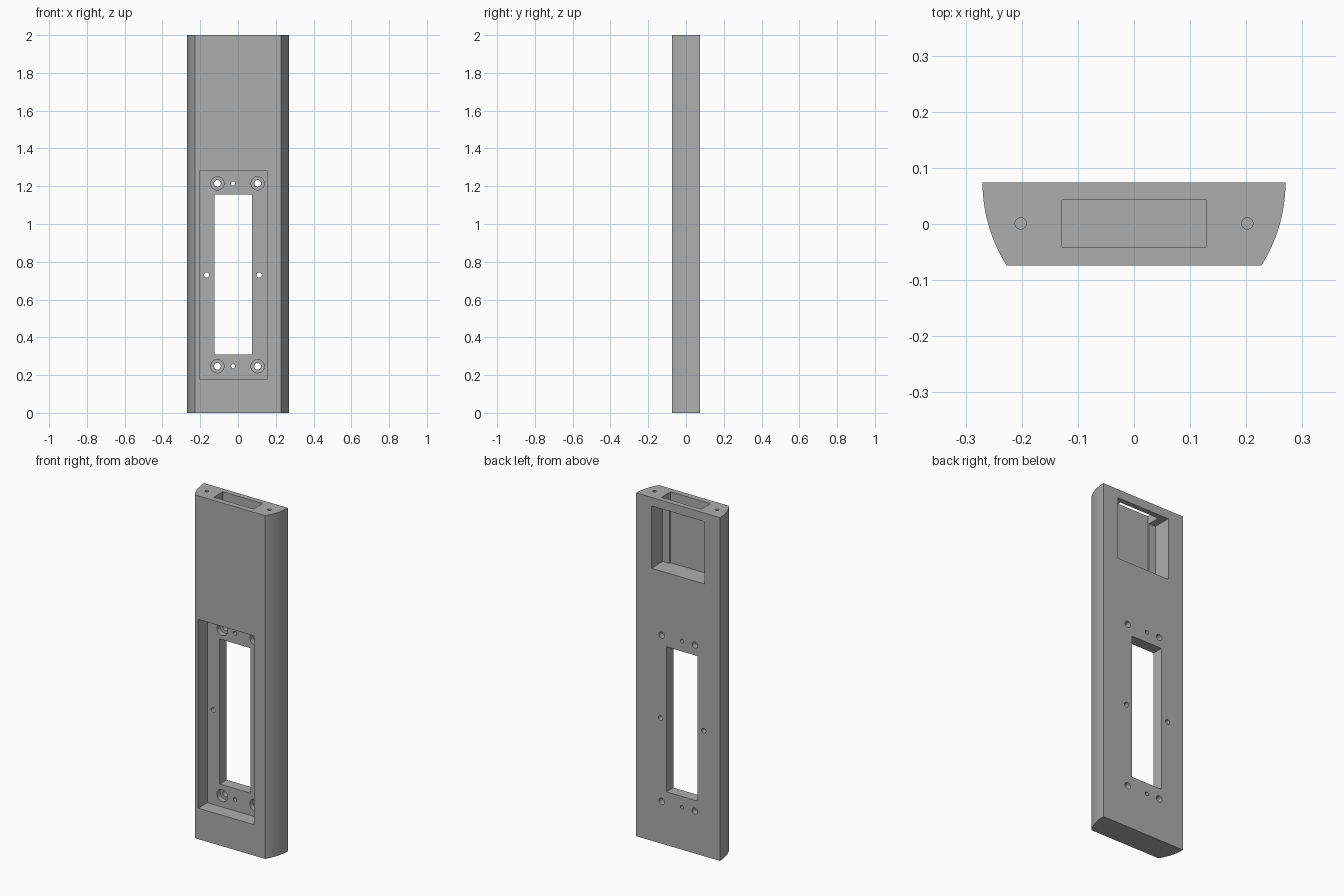
import bpy, bmesh, math

cube = bpy.data.objects.get("Cube")
if cube:
    bpy.data.objects.remove(cube, do_unlink=True)

HALF_D = 0.074      # half thickness
BACK_W = 0.27       # half width at the back
FRONT_W = 0.227     # half width at the front
HEIGHT = 2.0
FLOOR_Y = 0.01      # floor of the front recess

grey = bpy.data.materials.new("plain grey")
grey.use_nodes = True
colour = (0.42, 0.42, 0.42, 1)
grey.diffuse_color = colour
grey.node_tree.nodes["Principled BSDF"].inputs["Base Color"].default_value = colour


def finish(name, bm):
    bmesh.ops.recalc_face_normals(bm, faces=bm.faces)
    mesh = bpy.data.meshes.new(name)
    bm.to_mesh(mesh)
    bm.free()
    mesh.materials.append(grey)
    obj = bpy.data.objects.new(name, mesh)
    bpy.context.collection.objects.link(obj)
    return obj


def cut(target, cutter):
    cutter.hide_render = True
    mod = target.modifiers.new(cutter.name, 'BOOLEAN')
    mod.operation = 'DIFFERENCE'
    mod.solver = 'EXACT'
    mod.object = cutter
    bpy.context.view_layer.objects.active = target
    bpy.ops.object.modifier_apply(modifier=mod.name)
    bpy.data.objects.remove(cutter, do_unlink=True)


def box(name, x, y, z):
    bm = bmesh.new()
    bmesh.ops.create_cube(bm, size=1)
    for v in bm.verts:
        for i, (lo, hi) in enumerate((x, y, z)):
            v.co[i] = hi if v.co[i] > 0 else lo
    return finish(name, bm)


def drill(name, centre, radius, length, along_y=True):
    bm = bmesh.new()
    bmesh.ops.create_cone(bm, cap_ends=True, segments=32, radius1=radius,
                          radius2=radius, depth=length)
    obj = finish(name, bm)
    obj.location = centre
    if along_y:
        obj.rotation_euler.x = math.pi / 2
    bpy.context.view_layer.update()
    return obj


# Housing: flat front and back, sides bowed along an arc
inset = BACK_W - FRONT_W
depth = 2 * HALF_D
radius = (depth ** 2 + inset ** 2) / (2 * inset)
sweep = math.asin(depth / radius)
steps = 16
side = []
for i in range(steps + 1):
    a = sweep * (1 - i / steps)
    side.append((BACK_W - radius * (1 - math.cos(a)), HALF_D - radius * math.sin(a)))
outline = side + [(-x, y) for x, y in reversed(side)]
bm = bmesh.new()
base = bm.faces.new([bm.verts.new((x, y, 0)) for x, y in outline])
top = bmesh.ops.extrude_face_region(bm, geom=[base])
bmesh.ops.translate(bm, vec=(0, 0, HEIGHT),
                    verts=[g for g in top["geom"] if isinstance(g, bmesh.types.BMVert)])
housing = finish("housing", bm)

# Front recess and through window
cut(housing, box("front_recess", (-0.205, 0.155), (-0.2, FLOOR_Y), (0.18, 1.28)))
cut(housing, box("window", (-0.125, 0.075), (-0.2, 0.2), (0.31, 1.155)))

# Back compartment and the slot that opens it to the top
cut(housing, box("back_compartment", (-0.171, 0.171), (-0.03, 0.2), (1.587, 1.95)))
cut(housing, box("top_slot", (-0.128, 0.128), (-0.041, 0.043), (1.587, 2.1)))

# Counterbored screw holes and small pilot holes above and below the window
for z in (0.247, 1.215):
    for x in (-0.109, 0.104):
        cut(housing, drill("counterbore", (x, FLOOR_Y, z), 0.035, 0.06))
        cut(housing, drill("screw_hole", (x, 0, z), 0.018, 0.4))
    cut(housing, drill("pilot_hole", (-0.026, 0, z), 0.011, 0.4))

# Holes beside the window
for x in (-0.166, 0.112):
    cut(housing, drill("side_hole", (x, 0, 0.73), 0.014, 0.4))

# Blind holes in the top end
for x in (-0.202, 0.202):
    cut(housing, drill("end_hole", (x, 0.001, HEIGHT), 0.01, 0.24, along_y=False))

bpy.ops.object.select_all(action='DESELECT')
housing.select_set(True)
bpy.context.view_layer.objects.active = housing
bpy.ops.object.shade_smooth_by_angle(angle=math.radians(30))
